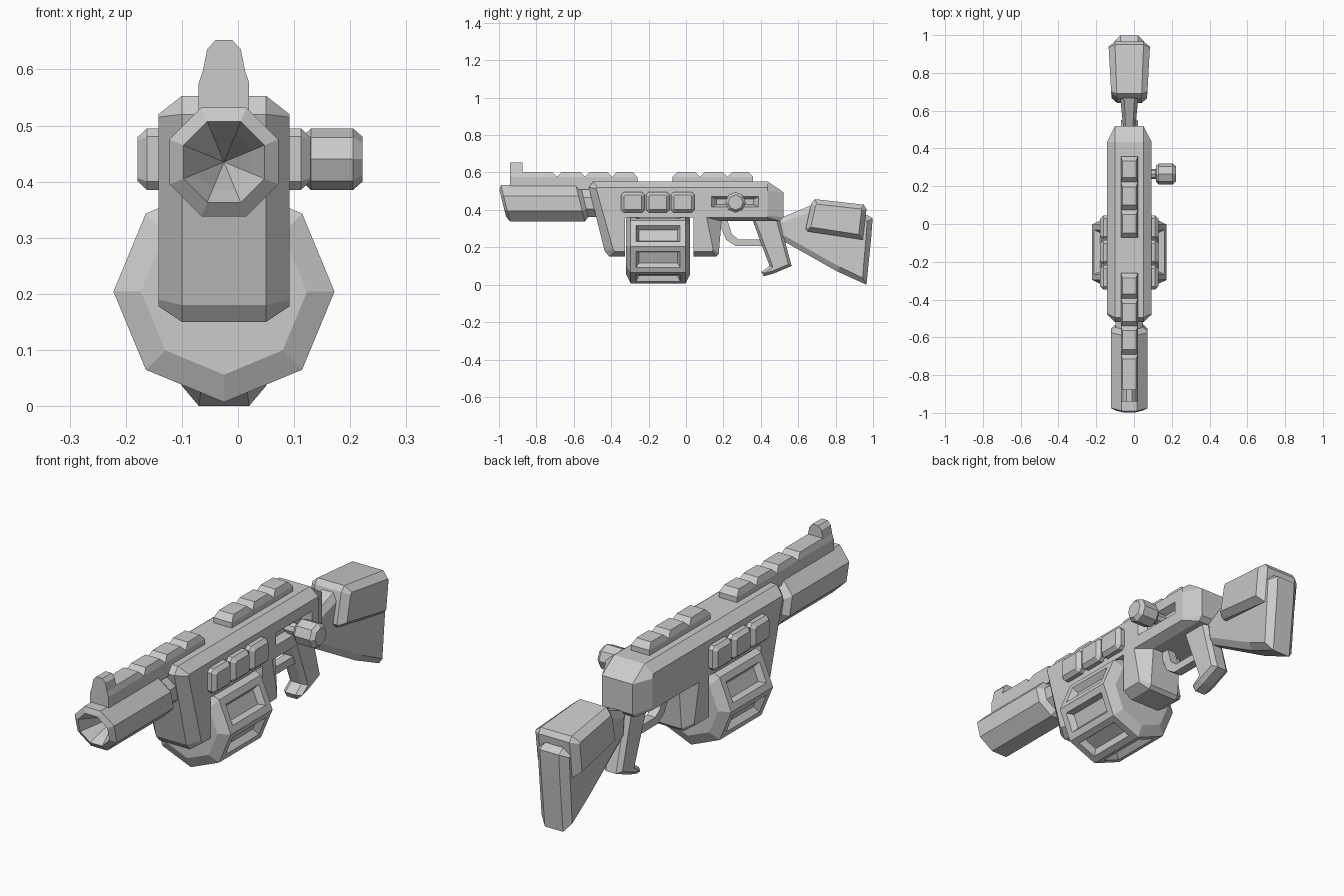
import bpy, bmesh, math
from mathutils import Vector

if "Cube" in bpy.data.objects:
    bpy.data.objects.remove(bpy.data.objects["Cube"])

CX = -0.025          # centre plane of the gun
BORE_Z = 0.435


def loft(name, loops):
    """Skin a list of equal-length point loops and cap both ends."""
    bm = bmesh.new()
    rings = [[bm.verts.new((x + CX, y, z)) for x, y, z in lp] for lp in loops]
    n = len(rings[0])
    for a, b in zip(rings, rings[1:]):
        for i in range(n):
            bm.faces.new((a[i], a[(i + 1) % n], b[(i + 1) % n], b[i]))
    bm.faces.new(rings[0])
    bm.faces.new(rings[-1])
    bmesh.ops.recalc_face_normals(bm, faces=bm.faces)
    mesh = bpy.data.meshes.new(name)
    bm.to_mesh(mesh)
    bm.free()
    ob = bpy.data.objects.new(name, mesh)
    bpy.context.collection.objects.link(ob)
    return ob


def inset(prof, d):
    """Offset a clockwise (y, z) profile inwards by d with mitred corners."""
    pts = [Vector(p) for p in prof]
    out = []
    for i, p in enumerate(pts):
        a = (p - pts[i - 1]).normalized()
        b = (pts[(i + 1) % len(pts)] - p).normalized()
        na, nb = Vector((a.y, -a.x)), Vector((b.y, -b.x))
        m = (na + nb).normalized()
        out.append(tuple(p + m * min(d / max(m.dot(na), 0.3), 1.5 * d)))
    return out


def slab(name, prof, edge, side, inner, scale=lambda y: 1.0):
    """Side profile extruded across x, chamfered towards an inner profile."""
    return loft(name, [[(x * scale(y), y, z) for y, z in p] for x, p in
                       ((-side, inner), (-edge, prof), (edge, prof), (side, inner))])


def octagon(r, turn=0.0):
    return [(r * math.cos(math.pi / 4 * i + turn), r * math.sin(math.pi / 4 * i + turn))
            for i in range(8)]


def rect(hx, y0, y1, z):
    return [(-hx, y0, z), (hx, y0, z), (hx, y1, z), (-hx, y1, z)]


# Receiver with front and rear magazine brackets
outer = [(-.495, .553), (.435, .553), (.52, .495), (.52, .36), (.50, .34), (.19, .34),
         (.175, .165), (.16, .15), (.04, .15), (.04, .36), (-.325, .36), (-.325, .15),
         (-.41, .15), (-.435, .18), (-.52, .52)]
wide = [(-.475, .52), (.435, .52), (.437, .50), (.437, .37), (.43, .36), (.11, .36),
        (.145, .19), (.14, .178), (.04, .178), (.04, .36), (-.325, .36), (-.325, .178),
        (-.38, .178), (-.39, .19), (-.48, .515)]
receiver = slab("receiver", outer, .075, .117, wide)

# Bolt slot cut in the right side
slot = loft("slot_cutter", [[(x, .262 + sy * hy, .443 + sz * hz)
                             for sy, sz in ((-1, -1), (1, -1), (1, 1), (-1, 1))]
                            for x, hy, hz in ((.085, .10, .014), (.13, .137, .034))])
slot.hide_render = True
slot.hide_viewport = True
cut = receiver.modifiers.new("slot", "BOOLEAN")
cut.operation, cut.object, cut.solver = "DIFFERENCE", slot, "EXACT"

# Bolt handle
loft("bolt_handle", [[(x, .265 + a, .44 + b) for a, b in octagon(r)] for x, r in
                     ((.08, .027), (.14, .027), (.141, .042), (.155, .055),
                      (.23, .055), (.247, .04))])

# Barrel with slanted ends and a tapering bore
loft("barrel", [[(a, y - .25 * b, BORE_Z + b)
                 for a, b in octagon(ap / math.cos(math.pi / 8), math.pi / 8)]
                for ap, y in ((.073, -.42), (.073, -.54), (.097, -.565), (.097, -.965),
                              (.072, -.98), (.05, -.93), (.001, -.80))])

# Top rails made of sloped blocks
rails = {"rear_rail": (-.072, .075, .222, .358),
         "front_rail": (-.94, -.69, -.54, -.395, -.26)}
for name, ys in rails.items():
    for i, (y0, y1) in enumerate(zip(ys, ys[1:])):
        loft(f"{name}_block_{i}", [rect(.045, y0, y1, .51), rect(.045, y0, y1, .576),
                                   rect(.036, y0 + (.0 if y0 == -.94 else .025),
                                        y1 - .025, .602)])

# Front sight
loft("front_sight", [rect(w, -.94, -.875, z) for w, z in
                     ((.038, .595), (.030, .636), (.015, .652))])

# Drum magazine with a sloped recess on every face
drum = loft("drum_magazine", [[(a, y, .204 + b) for a, b in octagon(r)] for r, y in
                              ((.148, -.32), (.197, -.296), (.197, -.002), (.148, .022))])
bm = bmesh.new()
bm.from_mesh(drum.data)
bm.normal_update()
sides = [f for f in bm.faces if abs(f.normal.y) < .1]
bmesh.ops.inset_individual(bm, faces=sides, thickness=.042, depth=0)
bmesh.ops.inset_individual(bm, faces=sides, thickness=.02, depth=-.028)
bm.to_mesh(drum.data)
bm.free()

# Three side pads, each running through to both sides
for i in range(3):
    yc, zc, hy, hz, c = -.284 + i * .133, .44, .063, .055, .015
    prof = [(yc - hy, zc + hz - c), (yc - hy + c, zc + hz), (yc + hy - c, zc + hz),
            (yc + hy, zc + hz - c), (yc + hy, zc - hz + c), (yc + hy - c, zc - hz),
            (yc - hy + c, zc - hz), (yc - hy, zc - hz + c)]
    slab(f"side_pad_{i}", prof, .137, .154, inset(prof, .016))

# Pistol grip
grip = [(.35, .36), (.495, .36), (.565, .10), (.47, .06), (.415, .045), (.403, .068), (.447, .10)]
slab("grip", grip, .025, .045, inset(grip, .015))

# Trigger guard
guard = [(.17, .35), (.22, .35), (.245, .27), (.28, .242), (.42, .242), (.42, .207),
         (.265, .207), (.215, .24)]
slab("trigger_guard", guard, .02, .021, guard)

# Shoulder stock, widening to the rear
stock = [(.49, .35), (.67, .425), (.97, .372), (.998, .355), (.99, .25), (.965, .0),
         (.81, .07), (.50, .245)]
slab("stock", stock, .045, .078, inset(stock, .028),
     lambda y: .4 + .6 * (y - .5) / .47)

# Cheek pad
pad = [(.67, .435), (.69, .457), (.95, .428), (.965, .405), (.945, .24), (.65, .285), (.64, .30)]
slab("cheek_pad", pad, .075, .109, inset(pad, .025),
     lambda y: .86 + .14 * (y - .66) / .27)
